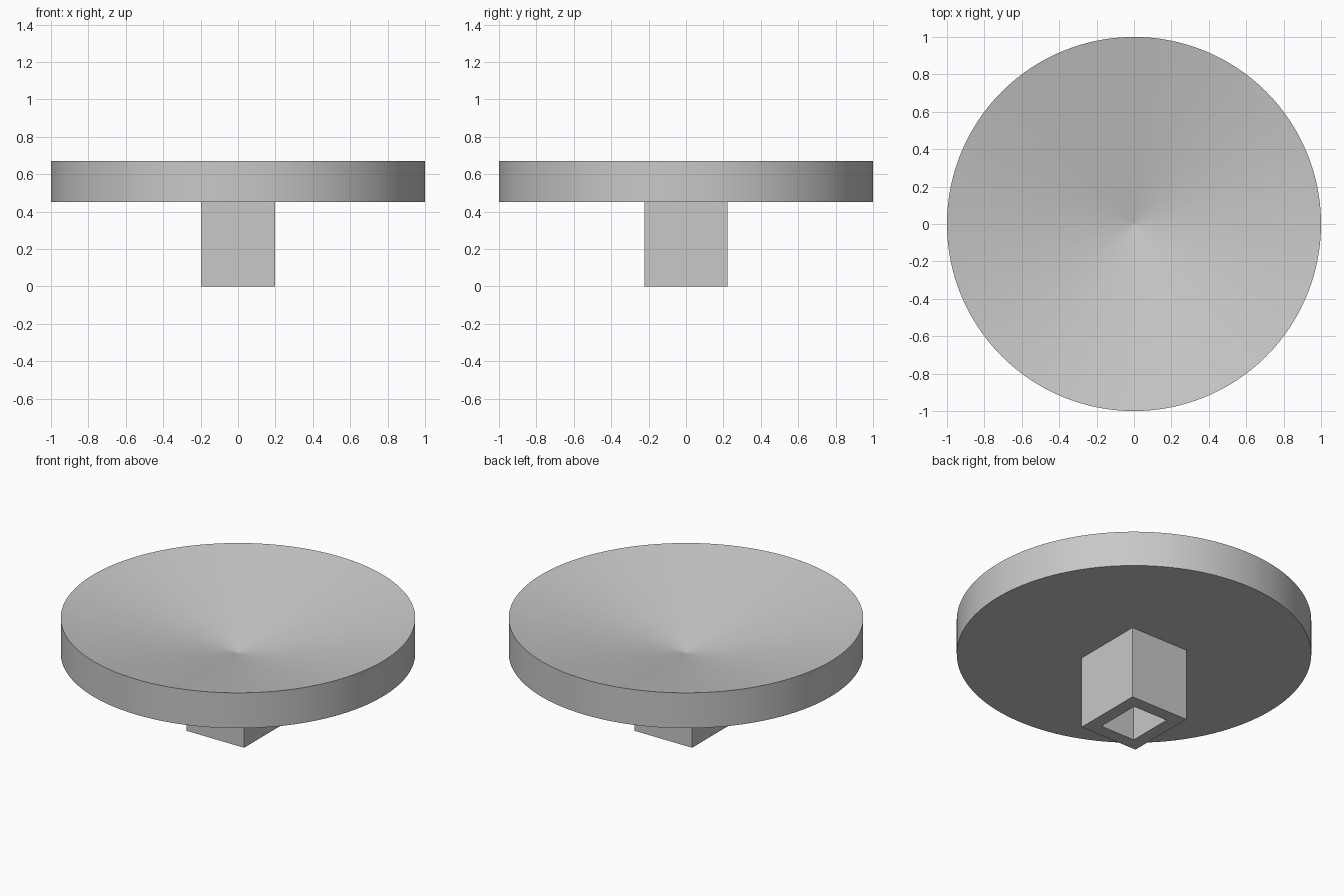
import bpy, bmesh, math
from mathutils import Matrix, Vector

cube = bpy.data.objects.get("Cube")
if cube:
    bpy.data.objects.remove(cube, do_unlink=True)

DISC_BOTTOM, DISC_TOP = 0.45, 0.67

# One flat grey for the whole model
grey = bpy.data.materials.new("light_grey")
grey.use_nodes = True
colour = (0.58, 0.58, 0.58, 1)
grey.diffuse_color = colour
grey.node_tree.nodes["Principled BSDF"].inputs["Base Color"].default_value = colour


def add_object(name, bm):
    mesh = bpy.data.meshes.new(name)
    bmesh.ops.recalc_face_normals(bm, faces=bm.faces)
    bm.to_mesh(mesh)
    bm.free()
    mesh.materials.append(grey)
    obj = bpy.data.objects.new(name, mesh)
    bpy.context.collection.objects.link(obj)
    return obj


# Disc: flat underside, straight rim, conical hollow in the top
bm = bmesh.new()
bmesh.ops.create_cone(bm, cap_ends=True, segments=128, radius1=1, radius2=1,
                      depth=DISC_TOP - DISC_BOTTOM,
                      matrix=Matrix.Translation((0, 0, (DISC_TOP + DISC_BOTTOM) / 2)))
bm.normal_update()
top = next(f for f in bm.faces if f.normal.z > 0.9)
apex = bmesh.ops.poke(bm, faces=[top])["verts"][0]
apex.co.z = DISC_BOTTOM + 0.003
bm.normal_update()
for face in bm.faces:
    face.smooth = abs(face.normal.z) < 0.1
add_object("dished_disc", bm)

# Stem: rectangular post with a rectangular socket open at the bottom
bm = bmesh.new()
size = Vector((0.396, 0.446, DISC_BOTTOM))
bmesh.ops.create_cube(bm, size=1, matrix=Matrix.Translation((0, 0, DISC_BOTTOM / 2))
                      @ Matrix.Diagonal(size).to_4x4())
bm.normal_update()
top = next(f for f in bm.faces if f.normal.z > 0.9)
bottom = next(f for f in bm.faces if f.normal.z < -0.9)
bmesh.ops.delete(bm, geom=[top], context='FACES_ONLY')
bmesh.ops.inset_region(bm, faces=[bottom], thickness=0.112)
socket = bmesh.ops.extrude_discrete_faces(bm, faces=[bottom])["faces"][0]
for vert in socket.verts:
    vert.co.z = DISC_BOTTOM
bmesh.ops.delete(bm, geom=[socket], context='FACES_ONLY')
add_object("socketed_stem", bm)
